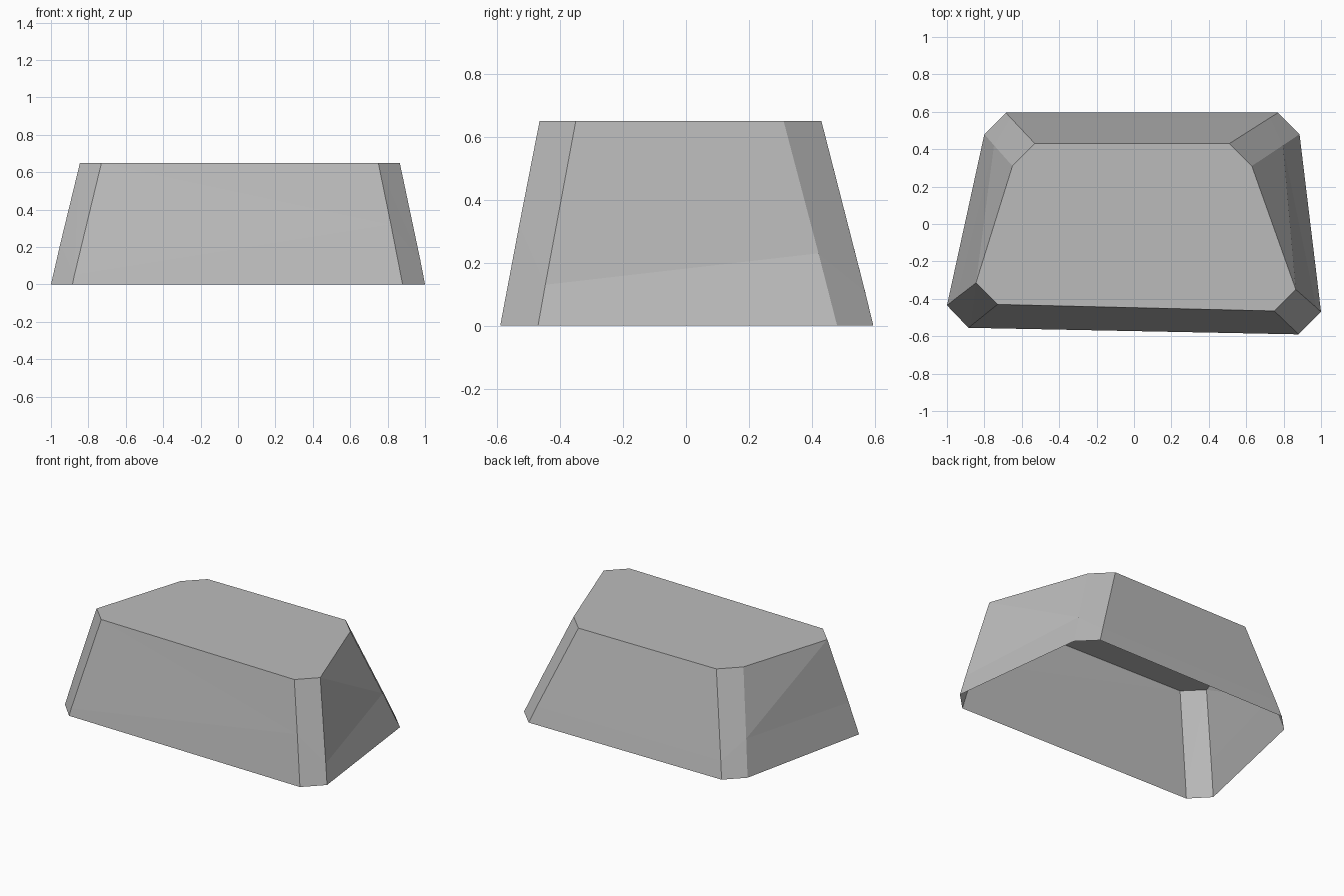
import bpy
import bmesh
from mathutils import Vector

cube = bpy.data.objects.get("Cube")
if cube:
    bpy.data.objects.remove(cube)

# Single stone grey
grey = bpy.data.materials.new("light_grey")
grey.use_nodes = True
colour = (0.5, 0.5, 0.5, 1)
grey.diffuse_color = colour
grey.node_tree.nodes["Principled BSDF"].inputs["Base Color"].default_value = colour

HEIGHT = 0.65

# Corner outlines, counter-clockwise from the front at -x
base = [(-.885, -.555), (.88, -.59), (1, -.47), (.885, .48),
        (.77, .595), (-.685, .595), (-.8, .48), (-1, -.435)]
crown = [(-.73, -.43), (.75, -.465), (.865, -.35), (.63, .31),
         (.51, .43), (-.53, .43), (-.65, .31), (-.845, -.315)]
# Height of the slight bend on each corner edge
bend = [.05, .32, .13, .23, .11, .11, .23, .22]

bm = bmesh.new()
low = [bm.verts.new((x, y, 0)) for x, y in base]
high = [bm.verts.new((x, y, HEIGHT)) for x, y in crown]
mid = []
for a, b, z in zip(low, high, bend):
    point = a.co.lerp(b.co, z / HEIGHT)
    point += Vector((point.x, point.y, 0)).normalized() * 0.002
    mid.append(bm.verts.new(point))

# Sloping walls, split along the bend and across each upper panel
count = len(base)
for i in range(count):
    j = (i + 1) % count
    bm.faces.new((low[i], low[j], mid[j], mid[i]))
    if i == 6:
        bm.faces.new((mid[i], mid[j], high[j]))
        bm.faces.new((mid[i], high[j], high[i]))
    else:
        bm.faces.new((mid[i], mid[j], high[i]))
        bm.faces.new((mid[j], high[j], high[i]))

# Flat top; the underside stays open
bm.faces.new(high)

mesh = bpy.data.meshes.new("faceted_block")
bm.to_mesh(mesh)
bm.free()
mesh.materials.append(grey)
block = bpy.data.objects.new("faceted_block", mesh)
bpy.context.collection.objects.link(block)
